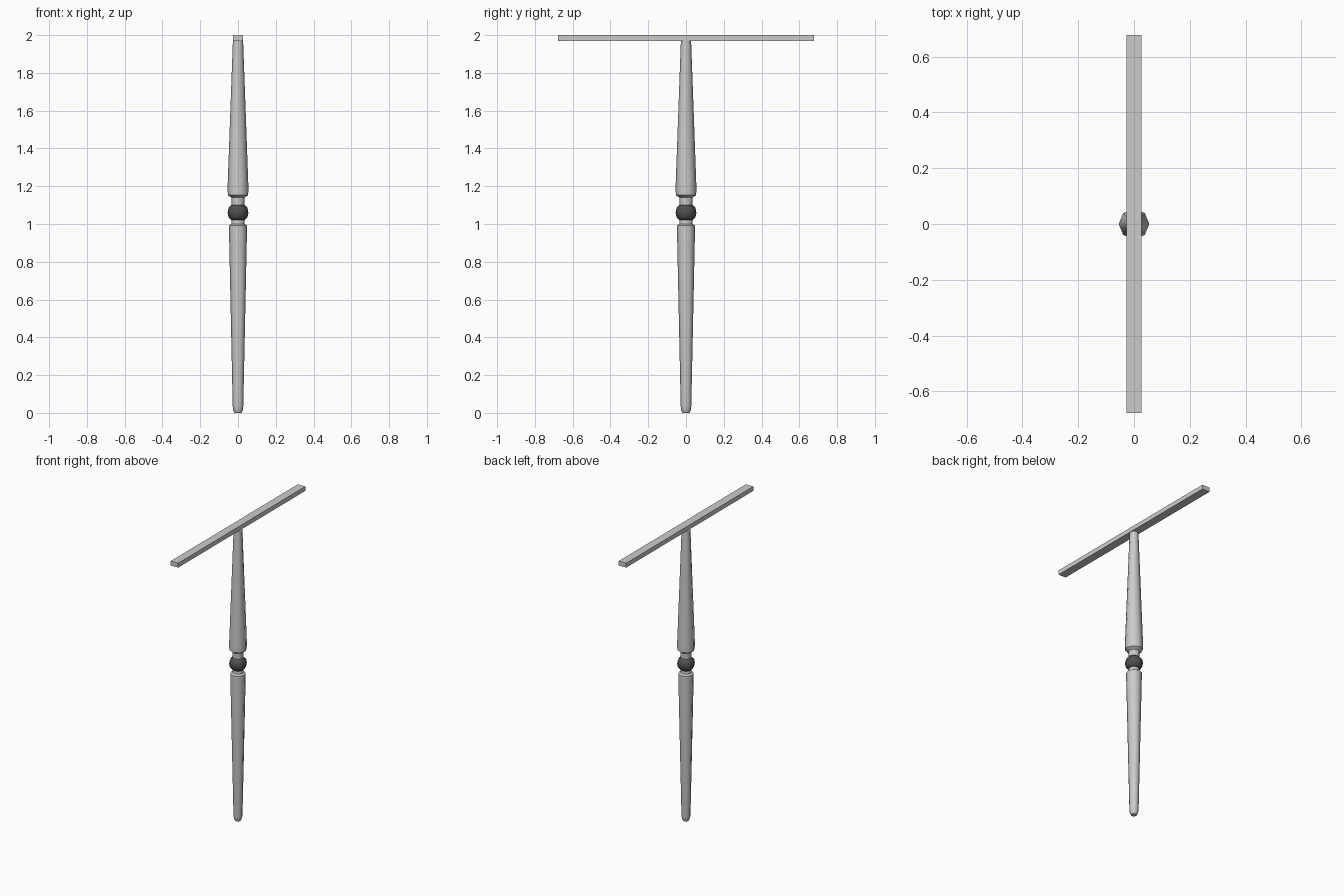
import bpy, bmesh, math

if "Cube" in bpy.data.objects:
    bpy.data.objects.remove(bpy.data.objects["Cube"])

SIDES = 8


def turned(name, profile):
    """Lathe a (radius, z) profile into a capped eight-sided solid."""
    bm = bmesh.new()
    rings = []
    for r, z in profile:
        rings.append([bm.verts.new((r * math.cos(2 * math.pi * i / SIDES),
                                    r * math.sin(2 * math.pi * i / SIDES), z))
                      for i in range(SIDES)])
    for low, high in zip(rings, rings[1:]):
        for i in range(SIDES):
            j = (i + 1) % SIDES
            bm.faces.new((low[i], low[j], high[j], high[i]))
    bm.faces.new(rings[0][::-1])
    bm.faces.new(rings[-1])
    mesh = bpy.data.meshes.new(name)
    bm.to_mesh(mesh)
    bm.free()
    obj = bpy.data.objects.new(name, mesh)
    bpy.context.collection.objects.link(obj)
    bpy.ops.object.select_all(action='DESELECT')
    obj.select_set(True)
    bpy.context.view_layer.objects.active = obj
    bpy.ops.object.shade_smooth_by_angle(angle=math.radians(50))
    return obj


# Lower tapered shaft with rounded foot and neck
turned("lower_shaft", [(0.018, 0), (0.025, 0.012), (0.028, 0.035),
                       (0.048, 0.98), (0.048, 0.992), (0.035, 1.0),
                       (0.033, 1.03)])

# Upper tapered shaft with shoulder and neck
turned("upper_shaft", [(0.033, 1.09), (0.035, 1.14), (0.054, 1.153),
                       (0.055, 1.2), (0.027, 1.972)])

# Dark ball ring between the shafts
ball = turned("ball_ring", [(0.035, 1.02), (0.05, 1.035), (0.055, 1.06),
                            (0.05, 1.085), (0.035, 1.1)])
dark = bpy.data.materials.new("dark")
dark.diffuse_color = (0.08, 0.08, 0.08, 1)
dark.use_nodes = True
dark.node_tree.nodes["Principled BSDF"].inputs["Base Color"].default_value = dark.diffuse_color
ball.data.materials.append(dark)

# Flat crossbar on top
bpy.ops.mesh.primitive_cube_add(size=1, location=(0, 0, 1.985))
bar = bpy.context.object
bar.name = "crossbar"
bar.scale = (0.055, 1.355, 0.03)
